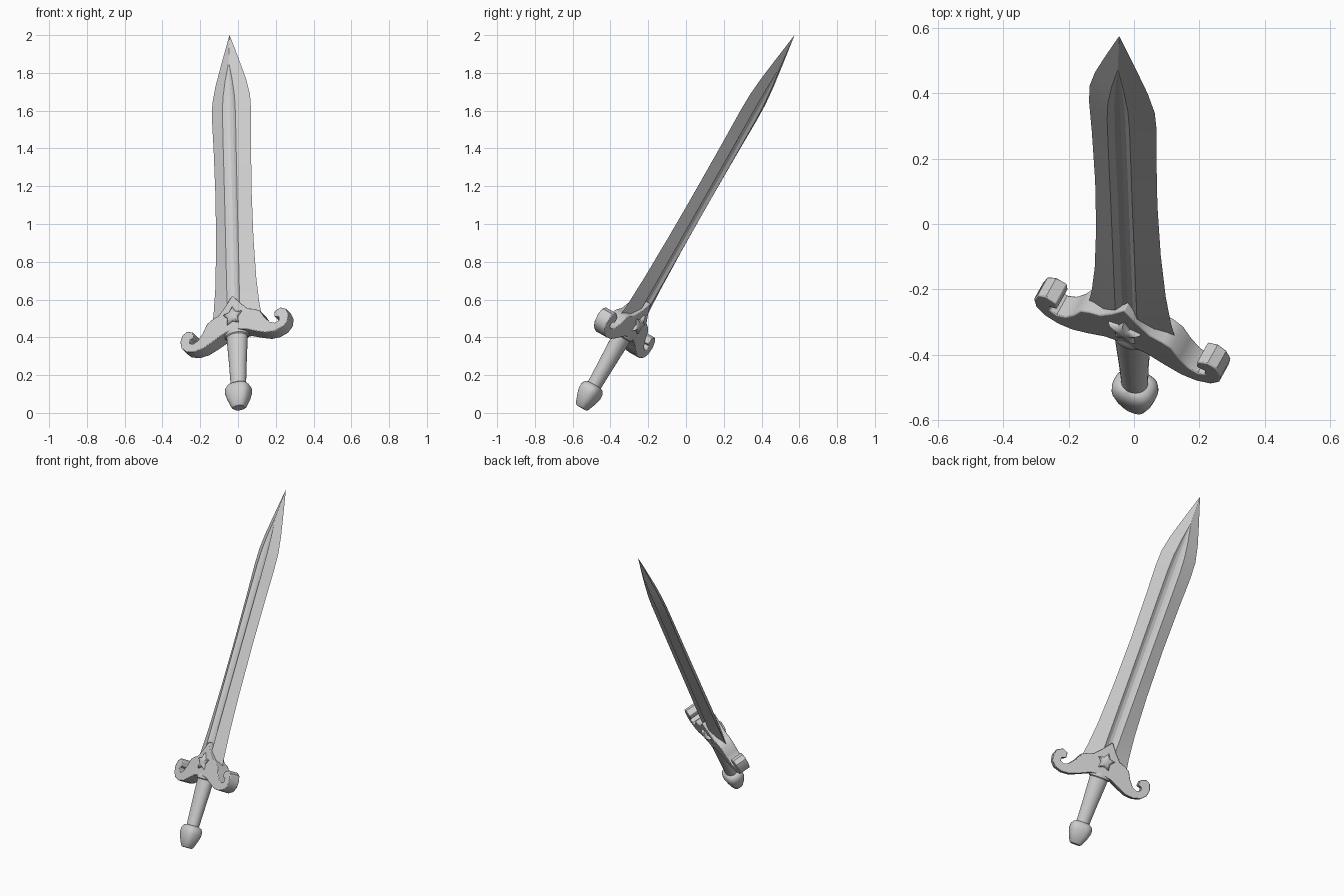
import bpy, bmesh
from math import sin, cos, pi, copysign
from mathutils import Vector, Matrix

cube = bpy.data.objects.get("Cube")
if cube:
    bpy.data.objects.remove(cube)

# Sword is modelled upright (z along the blade, x along the guard), then tilted
up = Vector((-0.022, 0.4965, 0.868)).normalized()
side = Vector((0.9, -0.371, 0.235))
side = (side - up * side.dot(up)).normalized()
TILT = Matrix((side, up.cross(side), up)).transposed().to_4x4()
TILT.translation = (0.005, -0.552, 0.03)

steel = bpy.data.materials.new("grey_steel")
steel.use_nodes = True
GREY = (0.6, 0.6, 0.6, 1)
steel.diffuse_color = GREY
steel.node_tree.nodes["Principled BSDF"].inputs["Base Color"].default_value = GREY


def finish(name, bm, angle=0.6):
    bmesh.ops.remove_doubles(bm, verts=bm.verts, dist=0.0004)
    bmesh.ops.recalc_face_normals(bm, faces=bm.faces)
    mesh = bpy.data.meshes.new(name)
    bm.to_mesh(mesh)
    bm.free()
    mesh.materials.append(steel)
    obj = bpy.data.objects.new(name, mesh)
    bpy.context.collection.objects.link(obj)
    obj.matrix_world = TILT
    bpy.ops.object.select_all(action="DESELECT")
    obj.select_set(True)
    bpy.context.view_layer.objects.active = obj
    bpy.ops.object.shade_smooth_by_angle(angle=angle)
    return obj


def loft(bm, rings):
    loops = [[bm.verts.new(p) for p in ring] for ring in rings]
    for a, b in zip(loops, loops[1:]):
        for i in range(len(a)):
            j = (i + 1) % len(a)
            bm.faces.new((a[i], a[j], b[j], b[i]))
    bm.faces.new(loops[0][::-1])
    bm.faces.new(loops[-1])


def oval(z, rx, ry, power=1.0, n=24):
    def bend(v):
        return copysign(abs(v) ** power, v)
    return [(rx * bend(cos(2 * pi * i / n)), ry * bend(sin(2 * pi * i / n)), z)
            for i in range(n)]


# Blade: height, half width, groove half width, half thickness, groove depth
stations = [
    (0.5, 0.15, 0.037, 0.036, 0.016), (0.6, 0.135, 0.037, 0.036, 0.016),
    (0.75, 0.121, 0.037, 0.036, 0.016), (1.0, 0.11, 0.037, 0.035, 0.016),
    (1.3, 0.106, 0.037, 0.034, 0.016), (1.6, 0.11, 0.038, 0.033, 0.015),
    (1.78, 0.115, 0.038, 0.032, 0.015), (1.88, 0.111, 0.034, 0.03, 0.013),
    (1.98, 0.09, 0.021, 0.026, 0.008), (2.09, 0.057, 0.001, 0.019, 0),
    (2.18, 0.029, 0.001, 0.01, 0), (2.268, 0.001, 0.0005, 0.0005, 0)]


def blade_ring(z, w, f, h, g):
    face = [(f * k, h - g * (1 - k * k)) for k in (1, 0.5, 0, -0.5, -1)]
    return ([(w, 0, z)] + [(x, y, z) for x, y in face]
            + [(-w, 0, z)] + [(-x, -y, z) for x, y in face])


bm = bmesh.new()
loft(bm, [blade_ring(*s) for s in stations])
finish("blade", bm, 0.3)

# Guard: half outline with a curled end, thicker in the middle, mirrored
outline = [(0, 0.658), (0.045, 0.6), (0.085, 0.558), (0.125, 0.545),
           (0.155, 0.528), (0.18, 0.482), (0.21, 0.445), (0.24, 0.432),
           (0.264, 0.442), (0.264, 0.463), (0.238, 0.47), (0.24, 0.502),
           (0.275, 0.517), (0.304, 0.502), (0.318, 0.465), (0.311, 0.425),
           (0.283, 0.396), (0.235, 0.382), (0.185, 0.386), (0.13, 0.408),
           (0.07, 0.437), (0, 0.45)]
bm = bmesh.new()
front, back = [[bm.verts.new((x, s * (0.05 - 0.045 * x), z)) for x, z in outline]
               for s in (-1, 1)]
bm.faces.new(front)
bm.faces.new(back[::-1])
for i in range(len(outline) - 1):
    bm.faces.new((front[i], back[i], back[i + 1], front[i + 1]))
guard = finish("guard", bm)
guard.modifiers.new("both_arms", "MIRROR").use_clip = True
bevel = guard.modifiers.new("soft_rim", "BEVEL")
bevel.width = 0.004
bevel.segments = 2
bevel.angle_limit = 0.9


# Puffed five-pointed stars on both faces of the guard
def star_ring(scale, depth, s):
    return [(scale * r * sin(pi * i / 5), s * depth, 0.53 + scale * r * cos(pi * i / 5))
            for i, r in enumerate([0.057, 0.031] * 5)]


for name, s in (("front_star", -1), ("back_star", 1)):
    bm = bmesh.new()
    loft(bm, [star_ring(k, d, s) for k, d in
              ((1, 0.04), (1, 0.053), (0.85, 0.061), (0.5, 0.067), (0.01, 0.069))])
    finish(name, bm)

# Grip, collar and pommel: height, half width, half depth, squareness
parts = {
    "grip": [(0.1, 0.042, 0.038, 1), (0.14, 0.042, 0.038, 1),
             (0.25, 0.047, 0.042, 1), (0.36, 0.054, 0.046, 1),
             (0.46, 0.06, 0.048, 1)],
    "collar": [(0.425, 0.06, 0.047, 1), (0.43, 0.067, 0.052, 1),
               (0.445, 0.069, 0.054, 1), (0.46, 0.062, 0.05, 1)],
    "pommel": [(-0.004, 0.03, 0.026, 0.75), (0.004, 0.04, 0.034, 0.75),
               (0.05, 0.06, 0.05, 0.75), (0.085, 0.07, 0.058, 0.75),
               (0.11, 0.069, 0.057, 0.75), (0.128, 0.058, 0.049, 0.75),
               (0.136, 0.042, 0.038, 0.8)]}
for name, rings in parts.items():
    bm = bmesh.new()
    loft(bm, [oval(*r) for r in rings])
    finish(name, bm)
